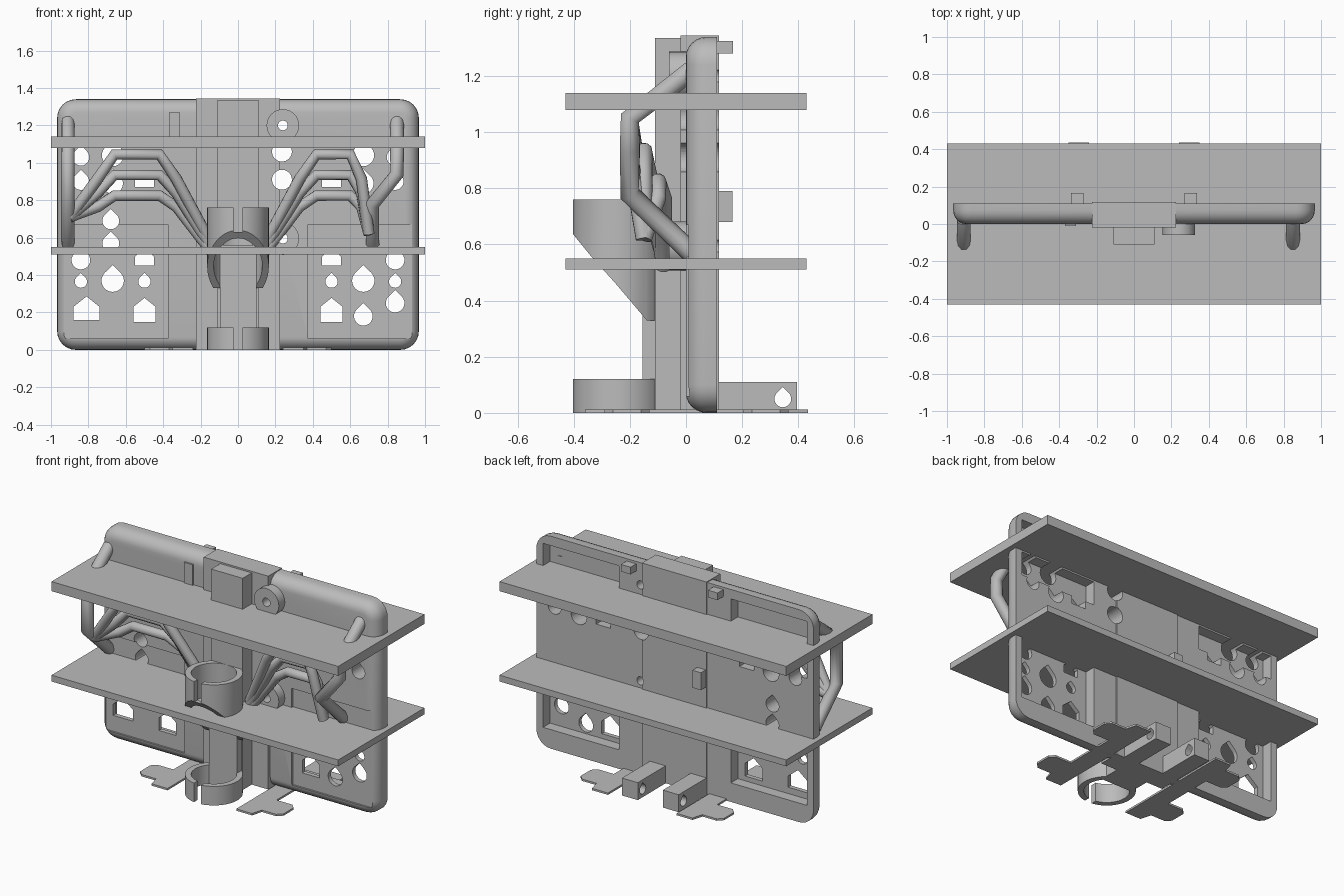
import bpy, bmesh, math
from mathutils import Vector

cube = bpy.data.objects.get("Cube")
if cube:
    bpy.data.objects.remove(cube, do_unlink=True)

grey = bpy.data.materials.new("plain grey")
grey.use_nodes = True
GREY = (0.5, 0.5, 0.5, 1)
grey.diffuse_color = GREY
grey.node_tree.nodes["Principled BSDF"].inputs["Base Color"].default_value = GREY


def finish(name, bm):
    bmesh.ops.recalc_face_normals(bm, faces=bm.faces)
    mesh = bpy.data.meshes.new(name)
    bm.to_mesh(mesh)
    bm.free()
    mesh.materials.append(grey)
    obj = bpy.data.objects.new(name, mesh)
    bpy.context.collection.objects.link(obj)
    return obj


def loft(name, rings):
    """Skin a stack of equal point rings and cap both ends."""
    bm = bmesh.new()
    rows = [[bm.verts.new(p) for p in ring] for ring in rings]
    n = len(rows[0])
    for lo, hi in zip(rows, rows[1:]):
        for i in range(n):
            j = (i + 1) % n
            bm.faces.new((lo[i], lo[j], hi[j], hi[i]))
    bm.faces.new(rows[0])
    bm.faces.new(rows[-1])
    return finish(name, bm)


def prism(name, pts, axis, a, b):
    """Extrude a flat outline along an axis from a to b."""
    place = {"x": lambda u, v, w: (w, u, v),
             "y": lambda u, v, w: (u, w, v),
             "z": lambda u, v, w: (u, v, w)}[axis]
    return loft(name, [[place(u, v, w) for u, v in pts] for w in (a, b)])


def box(name, x0, x1, y0, y1, z0, z1):
    return prism(name, [(x0, y0), (x1, y0), (x1, y1), (x0, y1)], "z", z0, z1)


def circle(u, v, r, n=32):
    return [(u + r * math.cos(2 * math.pi * i / n),
             v + r * math.sin(2 * math.pi * i / n)) for i in range(n)]


def teardrop(u, v, r):
    arc = [math.radians(135 + 270 * i / 16) for i in range(17)]
    return [(u + r * math.cos(t), v + r * math.sin(t)) for t in arc] + [(u, v + r * 1.4)]


def house(u, v, w, h):
    return [(u - w, v), (u + w, v), (u + w, v + h), (u, v + h + w * 0.8), (u - w, v + h)]


def cut(target, *cutters):
    for cutter in cutters:
        cutter.hide_render = True
        mod = target.modifiers.new("cut", "BOOLEAN")
        mod.operation = "DIFFERENCE"
        mod.solver = "EXACT"
        mod.object = cutter
        bpy.context.view_layer.objects.active = target
        bpy.ops.object.modifier_apply(modifier=mod.name)
        bpy.data.objects.remove(cutter, do_unlink=True)


def smooth(obj):
    bpy.ops.object.select_all(action="DESELECT")
    obj.select_set(True)
    bpy.context.view_layer.objects.active = obj
    bpy.ops.object.shade_smooth_by_angle(angle=math.radians(32))


def pipe(name, pts, r):
    curve = bpy.data.curves.new(name, "CURVE")
    curve.dimensions = "3D"
    curve.bevel_depth = r
    curve.bevel_resolution = 3
    curve.use_fill_caps = True
    spline = curve.splines.new("POLY")
    spline.points.add(len(pts) - 1)
    for p, co in zip(spline.points, pts):
        p.co = (*co, 1)
    curve.materials.append(grey)
    obj = bpy.data.objects.new(name, curve)
    bpy.context.collection.objects.link(obj)


# Upright panel with rounded corners and a rounded front edge
def outline(inset, y):
    r, pts = 0.1 - inset, []
    for k, (sx, sz) in enumerate([(1, 1), (-1, 1), (-1, -1), (1, -1)]):
        for i in range(7):
            t = math.radians(90 * k + 15 * i)
            pts.append((sx * 0.867 + r * math.cos(t), y, 0.67 + sz * 0.57 + r * math.sin(t)))
    return pts


bend = [math.radians(15 * i) for i in range(7)]
panel = loft("panel", [outline(0.07 * (1 - math.sin(t)), 0.075 - 0.075 * math.cos(t))
                       for t in bend] + [outline(0, 0.11)])

# Pockets in the back and shallow recesses in the front
for s in (-1, 1):
    for z0, z1 in ((0.12, 0.52), (0.92, 1.07), (1.13, 1.28)):
        x0, x1 = sorted((s * 0.39, s * 0.92))
        cut(panel, box("pocket", x0, x1, 0.04, 0.2, z0, z1))
    x0, x1 = sorted((s * 0.375, s * 0.93))
    cut(panel, box("recess", x0, x1, -0.05, 0.012, 0.06, 0.67))

# Window holes through the panel
drops = [(0.67, 0.37, 0.06), (0.5, 0.365, 0.033), (0.84, 0.365, 0.033), (0.84, 0.48, 0.05),
         (0.67, 0.89, 0.055), (0.67, 1.04, 0.058), (0.84, 0.9, 0.045), (0.84, 1.03, 0.045)]
for s in (-1, 1):
    for x, z, r in drops:
        cut(panel, prism("hole", teardrop(s * x, z, r), "y", -0.1, 0.2))
    for x, z, w, h in ((0.5, 0.15, 0.06, 0.08), (0.5, 0.45, 0.05, 0.05), (0.5, 0.87, 0.05, 0.05)):
        cut(panel, prism("hole", house(s * x, z, w, h), "y", -0.1, 0.2))
cut(panel, prism("hole", house(-0.81, 0.16, 0.07, 0.07), "y", -0.1, 0.2))
for x, z, r in ((0.67, 0.18, 0.05), (0.84, 0.25, 0.05), (-0.68, 0.57, 0.045), (-0.68, 0.69, 0.045)):
    cut(panel, prism("hole", teardrop(x, z, r), "y", -0.1, 0.2))

# Central spine
spine = box("spine", -0.225, 0.225, -0.02, 0.117, 0, 1.345)
for part in (panel, spine):
    for z in (0.91, 1.06):
        cut(part, prism("hole", circle(0.235, z, 0.053), "y", -0.1, 0.2))
smooth(panel)
box("spine_rail", -0.11, 0.11, -0.11, -0.01, 0, 1.335)
box("front_column", -0.095, 0.1, -0.155, -0.1, 0, 0.56)
box("front_clip", -0.37, -0.31, -0.01, 0.02, 1.14, 1.27)

# Two wide shelves
for name, z0, z1 in (("lower_shelf", 0.51, 0.55), ("upper_shelf", 1.08, 1.14)):
    box(name, -1, 1, -0.43, 0.43, z0, z1)

# Holder rings with a front slot; the upper one is cut off at a slant
for name, z0, z1, slot in (("lower_ring", 0, 0.12, 0), ("upper_cup", 0.3, 0.76, 0.64)):
    ring = prism(name, circle(0, -0.24, 0.165, 48), "z", z0, z1)
    cut(ring, prism("bore", circle(0, -0.24, 0.13, 48), "z", z0 - 0.1, z1 + 0.1),
        box("slot", -0.025, 0.025, -0.5, -0.3, slot - 0.01, z1 + 0.1))
    if slot:
        slant = [(-0.5, 0.2), (-0.5, 0.73), (-0.405, 0.64), (-0.34, 0.56),
                 (-0.25, 0.46), (-0.14, 0.33), (0, 0.33), (0, 0.2)]
        cut(ring, prism("slant", slant, "x", -0.3, 0.3))
    smooth(ring)

# Round bosses with a screw hole
for name, z in (("upper_boss", 1.2), ("lower_boss", 0.595)):
    boss = prism(name, circle(0.24, z, 0.087), "y", -0.06, 0.02)
    hole = prism("hole", circle(0.24, z, 0.026), "y", -0.1, 0.2)
    cut(boss, hole)
    for part in (panel, spine):
        cut(part, prism("hole", circle(0.24, z, 0.026), "y", -0.1, 0.2))
    smooth(boss)

# Bent side handles
pipe("right_handle", [(-0.91, 0.02, 1.22), (-0.91, -0.2, 1.05),
                      (-0.91, -0.2, 0.77), (-0.91, 0.02, 0.57)], 0.037)
pipe("left_handle", [(0.85, 0.02, 1.22), (0.85, -0.2, 1.05), (0.85, -0.2, 0.94),
                     (0.72, -0.2, 0.78), (0.72, 0.02, 0.57)], 0.037)

# Three arched tubes on each side
for k in range(3):
    y, z = -0.2 + 0.05 * k, 1.045 - 0.11 * k
    drop = 0.13 - 0.035 * k
    for s, name, far in ((-1, "right", [(0.75, y, z - drop), (0.9, -0.15, 0.71)]),
                         (1, "left", [(0.66, y, z - drop), (0.7, -0.15, 0.62)])):
        top = 0.66 if s < 0 else 0.6
        path = [(0.14, -0.08, 0.56 - 0.02 * k), (0.33, y + 0.02, z - drop),
                (0.42, y, z), (top, y, z)] + far
        pipe(f"{name}_tube_{k + 1}", [(s * a, b, c) for a, b, c in path], 0.03)

# Foot pads on the ground
for s in (-1, 1):
    for f, name in ((-1, "front"), (1, "back")):
        end = 0.36 if f < 0 else 0.435
        pts = [(0.24, 0.0), (0.36, 0.0), (0.36, end - 0.23), (0.47, end - 0.23), (0.5, end - 0.2),
               (0.5, end - 0.1), (0.47, end - 0.07), (0.37, end - 0.07), (0.35, end), (0.24, end)]
        prism(f"{name}_pad", [(s * x, f * y) for x, y in pts], "z", 0, 0.012)

# Back brackets with a cross hole, and small tabs
for x in (-0.17, 0.115):
    bracket = box("back_bracket", x - 0.055, x + 0.055, 0.1, 0.395, 0, 0.11)
    cut(bracket, prism("hole", teardrop(0.345, 0.05, 0.03), "x", x - 0.1, x + 0.1))
for s in (-1, 1):
    x0, x1 = sorted((s * 0.27, s * 0.337))
    box("top_tab", x0, x1, 0.1, 0.167, 1.28, 1.325)
box("back_tab", -0.22, -0.16, 0.1, 0.165, 0.68, 0.79)
